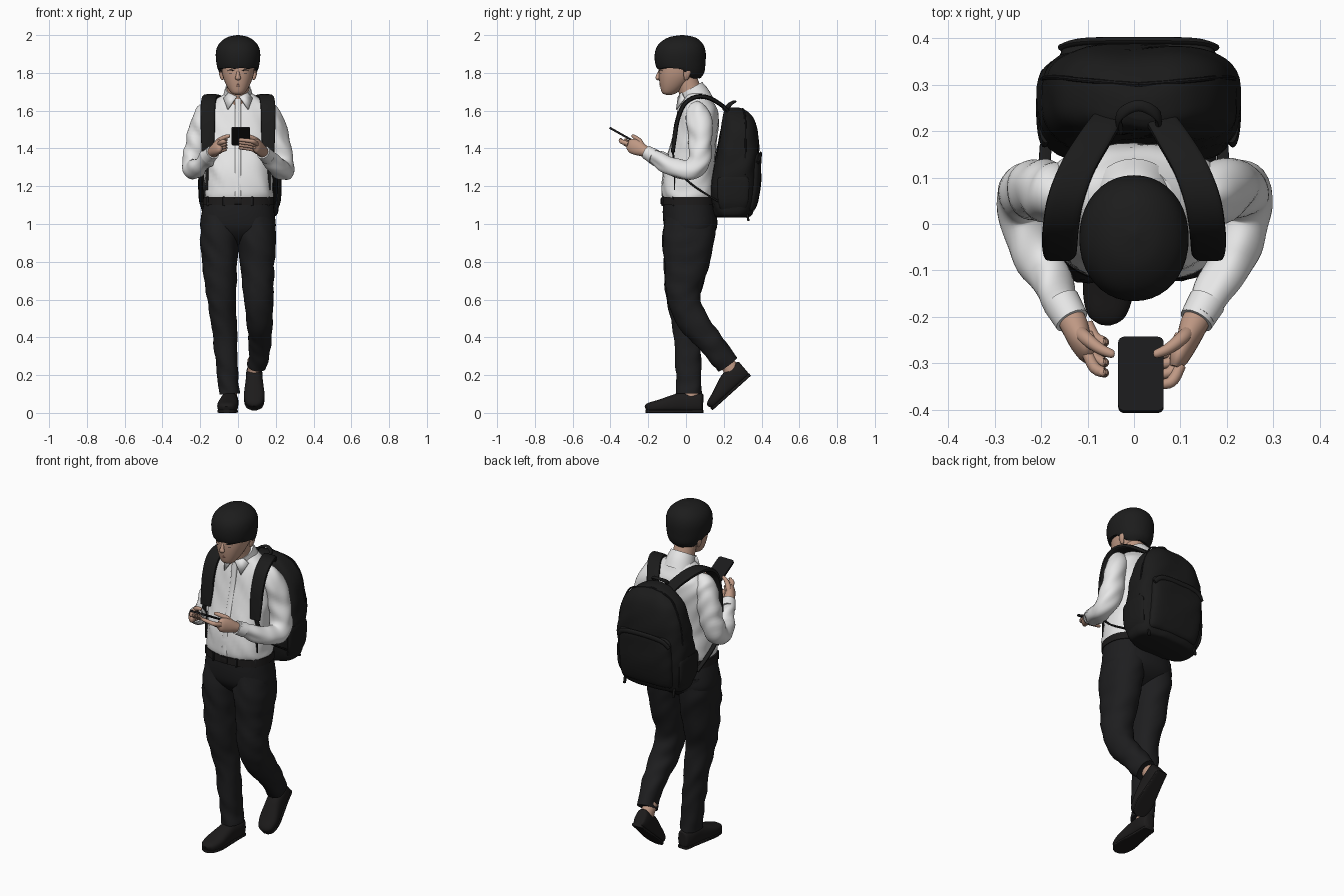
import bpy, bmesh, math
from mathutils import Vector, Matrix, noise


def material(name, r, g, b):
    m = bpy.data.materials.new(name)
    m.diffuse_color = (r, g, b, 1)
    return m


SKIN = material("skin", .52, .315, .23)
SHIRT = material("white_cloth", .82, .82, .82)
CLOTH = material("black_cloth", .013, .013, .014)
HAIR = material("black_hair", .012, .012, .012)
PACK = material("black_nylon", .011, .011, .011)
SHOE = material("black_leather", .012, .011, .011)
DARK = material("phone_black", .010, .010, .011)
LIP = material("lips", .42, .21, .165)


def finish(name, bm, mat):
    bmesh.ops.recalc_face_normals(bm, faces=bm.faces)
    me = bpy.data.meshes.new(name)
    bm.to_mesh(me)
    bm.free()
    me.materials.append(mat)
    ob = bpy.data.objects.new(name, me)
    bpy.context.collection.objects.link(ob)
    return ob


def catmull(p, steps):
    """Smooth resampling of rows of numbers."""
    out = []
    for i in range(len(p) - 1):
        p0, p1, p2, p3 = p[max(i - 1, 0)], p[i], p[i + 1], p[min(i + 2, len(p) - 1)]
        for k in range(steps):
            t = k / steps
            out.append([.5 * (2 * b + (c - a) * t + (2 * a - 5 * b + 4 * c - d) * t * t
                              + (3 * b - a - 3 * c + d) * t ** 3)
                        for a, b, c, d in zip(p0, p1, p2, p3)])
    return out + [list(p[-1])]


def tube(name, pts, mat, n=2.0, sides=28, steps=5, level=False, ref=(1, 0, 0), wrinkle=0, rule=None):
    """Loft of superelliptic rings (x, y, z, radius a, radius b) along a smooth path."""
    rows = catmull([tuple(q) if len(q) == 5 else tuple(q) + (q[3],) for q in pts], steps)
    bm, rings = bmesh.new(), []
    for i, row in enumerate(rows):
        c = Vector(row[:3])
        t = Vector(rows[min(i + 1, len(rows) - 1)][:3]) - Vector(rows[max(i - 1, 0)][:3])
        t = Vector((0, 0, 1)) if level else t.normalized()
        a = Vector(ref)
        a = (a - t * a.dot(t)).normalized()
        b = t.cross(a)
        ring = []
        for k in range(sides):
            th = 2 * math.pi * k / sides
            u, v = [math.copysign(abs(f) ** (2 / n), f) for f in (math.cos(th), math.sin(th))]
            off = a * u * max(row[3], .001) + b * v * max(row[4], .001)
            co = c + off
            if wrinkle:
                co += off.normalized() * wrinkle * noise.noise(
                    Vector((co.x * 11 + co.z * 5, co.y * 11 - co.z * 4, co.z * 13 + co.x * 12)))
            ring.append(bm.verts.new(rule(co) if rule else co))
        rings.append(ring)
    for r, q in zip(rings, rings[1:]):
        for k in range(sides):
            j = (k + 1) % sides
            bm.faces.new((r[k], r[j], q[j], q[k]))
    bm.faces.new(rings[0])
    bm.faces.new(rings[-1])
    return finish(name, bm, mat)


def box(name, loc, size, mat, rot=(0, 0, 0), bevel=.003):
    bm = bmesh.new()
    bmesh.ops.create_cube(bm, size=1, matrix=Matrix.Diagonal((*size, 1)))
    bmesh.ops.bevel(bm, geom=bm.edges[:], offset=bevel, segments=2, affect='EDGES', profile=.5)
    ob = finish(name, bm, mat)
    ob.location, ob.rotation_euler = loc, rot
    return ob


def flip(pts, s):
    return [(s * q[0],) + tuple(q[1:]) for q in pts]


# Head, hair and neck
tube("head", [(0, -.09, 1.684, .015, .015), (0, -.088, 1.694, .036, .038), (0, -.07, 1.73, .06, .067),
              (0, -.048, 1.78, .08, .096), (0, -.035, 1.83, .088, .11), (0, -.03, 1.9, .09, .11),
              (0, -.025, 1.96, .06, .07)], SKIN, n=2.2, level=True)


def fringe(co):
    f = min(max((.04 - co.y) / .08, 0), 1)
    co.z = max(co.z, 1.772 + .052 * f * f * (3 - 2 * f) + .003 * math.sin(co.x * 90))
    return co


tube("hair", [(0, -.01, 1.77, .078, .085), (0, -.022, 1.80, .1, .118), (0, -.03, 1.85, .114, .133),
              (0, -.03, 1.91, .117, .134), (0, -.027, 1.955, .1, .115), (0, -.022, 1.988, .058, .07),
              (0, -.02, 2.0, .006, .006)], HAIR, n=2.1, sides=40, steps=6, level=True, rule=fringe)
tube("neck", [(0, .04, 1.62, .064), (0, .02, 1.71, .06), (0, -.015, 1.80, .058)], SKIN)
tube("nose", [(0, -.138, 1.81, .007, .008), (0, -.146, 1.785, .011, .012), (0, -.149, 1.772, .016, .012),
              (0, -.143, 1.765, .008, .006)], SKIN, sides=14)
for z in (1.738, 1.731):
    tube("lip", [(-.022, -.128, z, .002), (0, -.136, z, .004), (.022, -.128, z, .002)], LIP, sides=10, ref=(0, 0, 1))
for s in (-1, 1):
    tube("ear", flip([(.08, .0, 1.765, .008, .01), (.088, .003, 1.785, .01, .016), (.091, .006, 1.81, .01, .02),
                      (.088, .006, 1.83, .006, .012)], s), SKIN, sides=14)
    tube("eye", flip([(.024, -.138, 1.795, .001), (.036, -.135, 1.796, .003), (.048, -.128, 1.795, .001)], s),
         DARK, sides=10, ref=(0, 0, 1))
    tube("eyebrow", flip([(.018, -.142, 1.811, .002), (.038, -.137, 1.815, .003), (.056, -.124, 1.812, .001)], s),
         HAIR, sides=10, ref=(0, 0, 1))

# Shirt: body, collar, placket and sleeves
tube("shirt_body", [(.005, .015, 1.12, .172, .13), (.005, .015, 1.17, .184, .144), (0, .02, 1.3, .176, .137),
                    (0, .04, 1.42, .185, .12), (0, .058, 1.52, .195, .113), (0, .065, 1.6, .182, .1),
                    (0, .06, 1.65, .13, .08), (0, .055, 1.69, .075, .065)],
     SHIRT, n=2.4, sides=48, steps=7, level=True, wrinkle=.01)
tube("collar", [(0, .065, 1.64, .088, .083), (0, .047, 1.68, .078, .078), (0, .026, 1.718, .068, .068)], SHIRT)
for s in (-1, 1):
    bm = bmesh.new()
    bm.faces.new([bm.verts.new((s * x, y, z)) for x, y, z in
                  ((.006, -.04, 1.675), (.05, -.022, 1.695), (.076, -.008, 1.665), (.054, -.05, 1.605))])
    flap = finish("collar_flap", bm, SHIRT)
    m = flap.modifiers.new("thickness", 'SOLIDIFY')
    m.thickness, m.offset = .007, 0
    tube("sleeve", flip([(.13, .062, 1.635, .02), (.155, .064, 1.61, .05), (.187, .07, 1.54, .064),
                         (.212, .075, 1.43, .061), (.234, .068, 1.335, .06), (.238, .015, 1.287, .053),
                         (.212, -.07, 1.30, .049), (.168, -.15, 1.345, .041), (.138, -.2, 1.374, .036)], s),
         SHIRT, sides=32, steps=7, wrinkle=.014)
    tube("cuff", flip([(.157, -.168, 1.356, .041), (.134, -.208, 1.379, .037)], s), SHIRT, steps=1)
tube("placket", [(0, -.116, 1.15, .016, .014), (0, -.116, 1.18, .016, .014), (0, -.105, 1.3, .016, .014),
                 (0, -.069, 1.42, .016, .014), (0, -.044, 1.52, .016, .014), (0, -.024, 1.66, .016, .014)],
     SHIRT, n=5, sides=16)

# Hands: right one shorter so its fingers stay beside the phone
for s, tip in ((1, .005), (-1, .06)):
    k = 0 if s > 0 else .025
    tube("palm", flip([(.15, -.178, 1.362, .027), (.13, -.215, 1.383, .03), (.114, -.255, 1.402, .024, .039),
                       (.096, -.29 + k / 2, 1.415, .02, .038), (.088, -.31 + k, 1.42, .01, .022)], s), SKIN, sides=20)
    for j in range(4):
        y, z = -.335 + .022 * j + k, 1.434 - .014 * j
        tube("finger", flip([(.1, y + .03, z - .01, .012), (.085, y, z, .0125), (.065, y - .01, z + .006, .011),
                             (tip + .006, y - .01, z + .012, .009), (tip, y - .01, z + .013, .003)], s),
             SKIN, sides=12, steps=3, ref=(0, 0, 1))
    tube("thumb", flip([(.122, -.228, 1.4, .015), (.105, -.245, 1.436, .015), (.075, -.268, 1.457, .012),
                        (.048, -.28, 1.466, .009), (.042, -.282, 1.467, .003)], s), SKIN, sides=12, ref=(0, 0, 1))
# Phone: rounded slab tilted up and away
tilt = math.atan2(.09, .16)
bm = bmesh.new()
bmesh.ops.create_cube(bm, size=1, matrix=Matrix.Diagonal((.098, .183, .011, 1)))
bmesh.ops.bevel(bm, geom=[e for e in bm.edges if abs(e.verts[0].co.z - e.verts[1].co.z) > .005],
                offset=.014, segments=4, affect='EDGES', profile=.5)
phone = finish("phone", bm, DARK)
phone.location, phone.rotation_euler = (.015, -.325, 1.465), (-tilt, 0, 0)

# Trousers and belt
tube("trouser_hips", [(.005, .015, 1.13, .18, .135), (0, .02, 1.05, .194, .143), (0, .025, .98, .199, .138),
                      (0, .025, .93, .17, .105), (0, .02, .89, .08, .05)], CLOTH, n=2.4, sides=40, level=True)
tube("trouser_leg_right", [(-.095, .022, 1.05, .085, .13), (-.098, .012, .93, .102, .134), (-.097, -.001, .8, .092, .12),
                           (-.088, -.015, .62, .079, .089), (-.076, .002, .48, .067, .076),
                           (-.06, .012, .3, .058, .067), (-.05, .015, .15, .056, .067),
                           (-.047, .015, .1, .056, .07)], CLOTH, n=2.2, sides=32, steps=7, wrinkle=.01)
tube("trouser_leg_left", [(.095, .022, 1.05, .085, .13), (.1, .014, .93, .102, .134), (.105, .004, .8, .092, .12),
                          (.108, -.012, .62, .079, .088), (.113, .028, .5, .07, .08), (.118, .105, .405, .064, .072),
                          (.112, .17, .32, .057, .066), (.1, .218, .255, .053, .06)],
     CLOTH, n=2.2, sides=32, steps=7, wrinkle=.01)
tube("belt", [(.003, .016, 1.1, .19, .145), (.003, .016, 1.142, .187, .143)], SHOE, n=2.4, sides=48, steps=1, level=True)
box("belt_buckle", (0, -.129, 1.121), (.042, .01, .034), SHOE)
for s in (-1, 1):
    for i in range(2):
        box("belt_loop", (s * (.075 + .085 * i), -.122 + .055 * i, 1.12), (.012, .014, .05), CLOTH, (0, 0, s * .6 * i))

# Shoes and ankles
for side, loc, pitch, yaw, length in (("right", (-.044, 0, 0), 0, -.08, 1), ("left", (.086, .284, .143), 42, 0, .9)):
    parts = [
        tube("shoe_" + side, [(0, .09, .055, .02, .04), (0, .08, .055, .034, .05), (0, .04, .053, .043, .051),
                              (0, -.02, .055, .045, .053), (0, -.07, .048, .05, .046), (0, -.14, .036, .055, .034),
                              (0, -.195, .028, .042, .026), (0, -.214, .022, .016, .014)], SHOE, n=2.6),
        tube("shoe_sole_" + side, [(0, .09, .008, .024, .008), (0, .078, .008, .034, .008), (0, .02, .008, .038, .008),
                                   (0, -.07, .008, .048, .008), (0, -.14, .008, .054, .008),
                                   (0, -.195, .008, .042, .008), (0, -.215, .008, .016, .008)], SHOE, n=6),
        tube("ankle_" + side, [(0, .02, .075, .036, .05), (0, .032, .112, .036, .046), (0, .03, .16, .035, .04)], SKIN)]
    for ob in parts:
        ob.matrix_world = (Matrix.Translation(loc) @ Matrix.Rotation(math.radians(pitch), 4, 'X')
                           @ Matrix.Rotation(yaw, 4, 'Z') @ Matrix.Diagonal((1, length, 1, 1)))


# Backpack: rows are z, front y, back y, half width
def bag(name, rows, n, x=.01):
    tube(name, [(x, (f + b) / 2, z, w, (b - f) / 2) for z, f, b, w in rows], PACK, n=n, sides=48, level=True, wrinkle=.009)


bag("backpack_body", [(1.035, .17, .32, .16), (1.055, .145, .35, .195), (1.18, .125, .378, .217), (1.3, .145, .385, .217),
                      (1.42, .168, .385, .205), (1.52, .188, .373, .175), (1.575, .2, .35, .13),
                      (1.605, .21, .31, .08), (1.618, .23, .27, .03)], 3)
bag("backpack_pocket", [(1.065, .28, .34, .14), (1.085, .28, .368, .16), (1.2, .28, .393, .17),
                        (1.32, .28, .399, .168), (1.36, .28, .396, .16), (1.375, .28, .386, .14)], 4)
tube("pocket_flap", [(-.155, .38, 1.325, .008, .012), (-.11, .393, 1.362, .008, .014), (.01, .395, 1.37, .008, .014),
                     (.13, .393, 1.362, .008, .014), (.175, .38, 1.325, .008, .012)], PACK, sides=12, ref=(0, 1, 0))
tube("carry_handle", [(-.03, .2, 1.6, .012, .007), (-.03, .235, 1.635, .012, .007), (.01, .255, 1.648, .012, .007),
                      (.05, .235, 1.635, .012, .007), (.05, .2, 1.6, .012, .007)], PACK, sides=12, ref=(0, 1, 0))
for s in (-1, 1):
    tube("side_pocket", [(.01 + s * x, .25, z, .018, w) for x, z, w in
                         ((.175, 1.06, .06), (.198, 1.12, .08), (.203, 1.22, .085), (.2, 1.25, .075))], PACK, n=2.2, level=True)
    tube("zip_seam", [(.01 + s * x, y, z, .005) for x, y, z in
                      ((.21, .31, 1.26), (.2, .315, 1.42), (.165, .315, 1.525), (.12, .31, 1.585), (0, .3, 1.61))],
         DARK, sides=8, ref=(0, 1, 0))
    tube("shoulder_strap", flip([(.05, .235, 1.585, .032, .01), (.08, .19, 1.628, .035, .011), (.122, .12, 1.668, .037, .012),
                                 (.148, .05, 1.672, .039, .012), (.158, -.01, 1.632, .039, .012),
                                 (.16, -.045, 1.55, .038, .012), (.16, -.06, 1.46, .036, .012),
                                 (.162, -.07, 1.38, .03, .01)], s), PACK, n=4, sides=20)
    tube("strap_webbing", flip([(.165, -.072, 1.4, .013, .005), (.185, -.05, 1.3, .013, .005), (.198, .03, 1.21, .013, .005),
                                (.19, .17, 1.12, .013, .005)], s), PACK, n=4, sides=12)
    box("strap_tail", (s * .165, -.06, 1.26), (.016, .006, .16), PACK, bevel=.002)
    box("bottom_tab", (.01 + s * .16, .325, 1.045), (.014, .012, .06), PACK, (.2, 0, 0))

# Smooth shading with sharp edges kept
for ob in bpy.context.collection.objects:
    ob.select_set(True)
    bpy.context.view_layer.objects.active = ob
bpy.ops.object.shade_smooth_by_angle(angle=math.radians(40))
